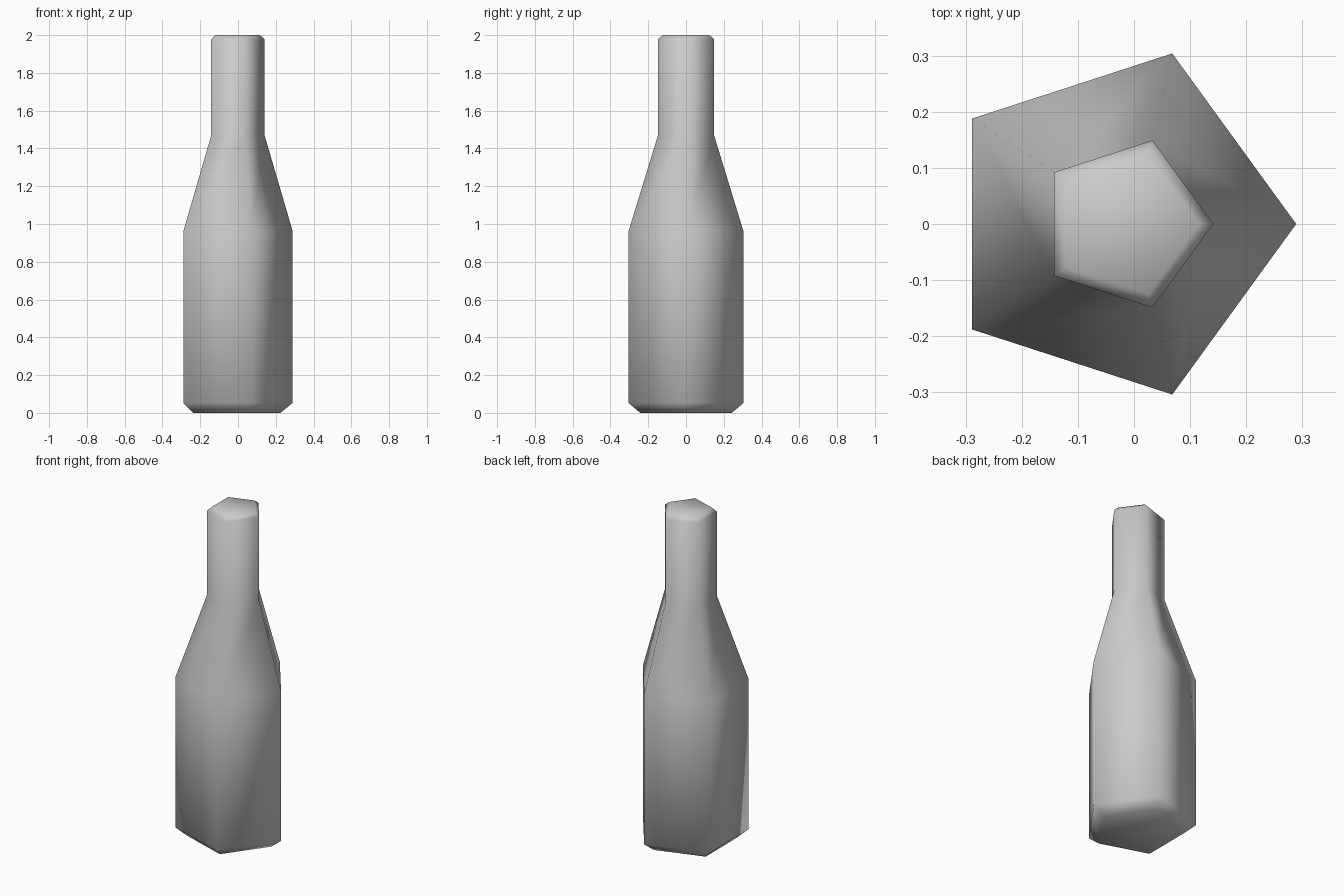
import bpy, bmesh, math

if "Cube" in bpy.data.objects:
    bpy.data.objects.remove(bpy.data.objects["Cube"])

SIDES = 5
# bottle profile: (z, radius, centre x)
PROFILE = [
    (0.0, 0.255, -0.031),     # base
    (0.052, 0.3195, -0.0305), # base chamfer
    (0.963, 0.3195, -0.0305), # shoulder start
    (1.468, 0.1567, -0.0155), # neck start
    (1.977, 0.1567, -0.0155), # lip
    (2.0, 0.131, -0.0145),    # top
]

bm = bmesh.new()
rings = []
for z, r, cx in PROFILE:
    rings.append([bm.verts.new((cx + r * math.cos(2 * math.pi * i / SIDES),
                                r * math.sin(2 * math.pi * i / SIDES), z))
                  for i in range(SIDES)])

# side walls
for low, high in zip(rings, rings[1:]):
    for i in range(SIDES):
        j = (i + 1) % SIDES
        bm.faces.new((low[i], low[j], high[j], high[i]))

# end caps
bm.faces.new(rings[0][::-1])
bm.faces.new(rings[-1])

for f in bm.faces:
    f.smooth = True

mesh = bpy.data.meshes.new("bottle")
bm.to_mesh(mesh)
bm.free()
bpy.context.collection.objects.link(bpy.data.objects.new("bottle", mesh))
